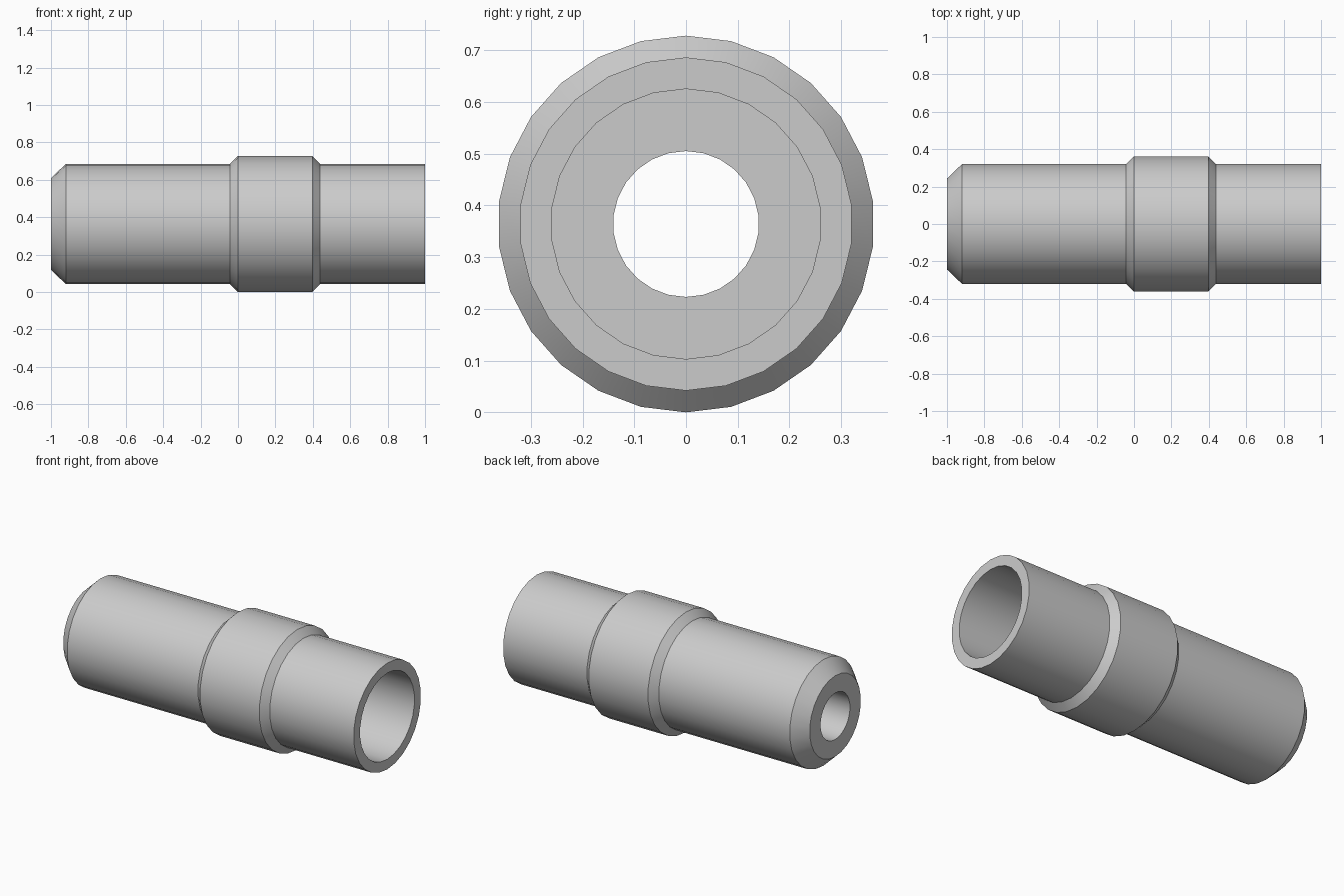
import bpy, bmesh
from math import radians, tau
from mathutils import Vector

SIDES = 26
AXIS_HEIGHT = 0.364

cube = bpy.data.objects.get("Cube")
if cube:
    bpy.data.objects.remove(cube, do_unlink=True)

# Single grey material
grey = bpy.data.materials.new("plain_grey")
grey.use_nodes = True
colour = (0.6, 0.6, 0.6, 1.0)
grey.diffuse_color = colour
grey.node_tree.nodes["Principled BSDF"].inputs["Base Color"].default_value = colour

# Closed wall section as (x, radius): outside with collar, then stepped bore
section = [
    (-1.0, 0.245), (-0.92, 0.322),                               # chamfered nose
    (-0.043, 0.322), (0.0, 0.364), (0.397, 0.364), (0.438, 0.322),  # collar
    (1.0, 0.322), (1.0, 0.261),                                  # socket rim
    (0.0, 0.261), (0.0, 0.141), (-1.0, 0.141),                   # socket and narrow bore
]

# Revolve the section around the lengthwise axis
bm = bmesh.new()
verts = [bm.verts.new((x, 0, AXIS_HEIGHT + r)) for x, r in section]
edges = [bm.edges.new((a, b)) for a, b in zip(verts, verts[1:] + verts[:1])]
bmesh.ops.spin(bm, geom=verts + edges, cent=Vector((0, 0, AXIS_HEIGHT)),
               axis=Vector((1, 0, 0)), angle=tau, steps=SIDES, use_merge=True)
bmesh.ops.remove_doubles(bm, verts=bm.verts, dist=0.0005)
bmesh.ops.recalc_face_normals(bm, faces=bm.faces)

mesh = bpy.data.meshes.new("stepped_sleeve")
bm.to_mesh(mesh)
bm.free()
mesh.materials.append(grey)
sleeve = bpy.data.objects.new("stepped_sleeve", mesh)
bpy.context.collection.objects.link(sleeve)

# Smooth round walls, sharp rims
bpy.ops.object.select_all(action="DESELECT")
sleeve.select_set(True)
bpy.context.view_layer.objects.active = sleeve
bpy.ops.object.shade_smooth_by_angle(angle=radians(30))
